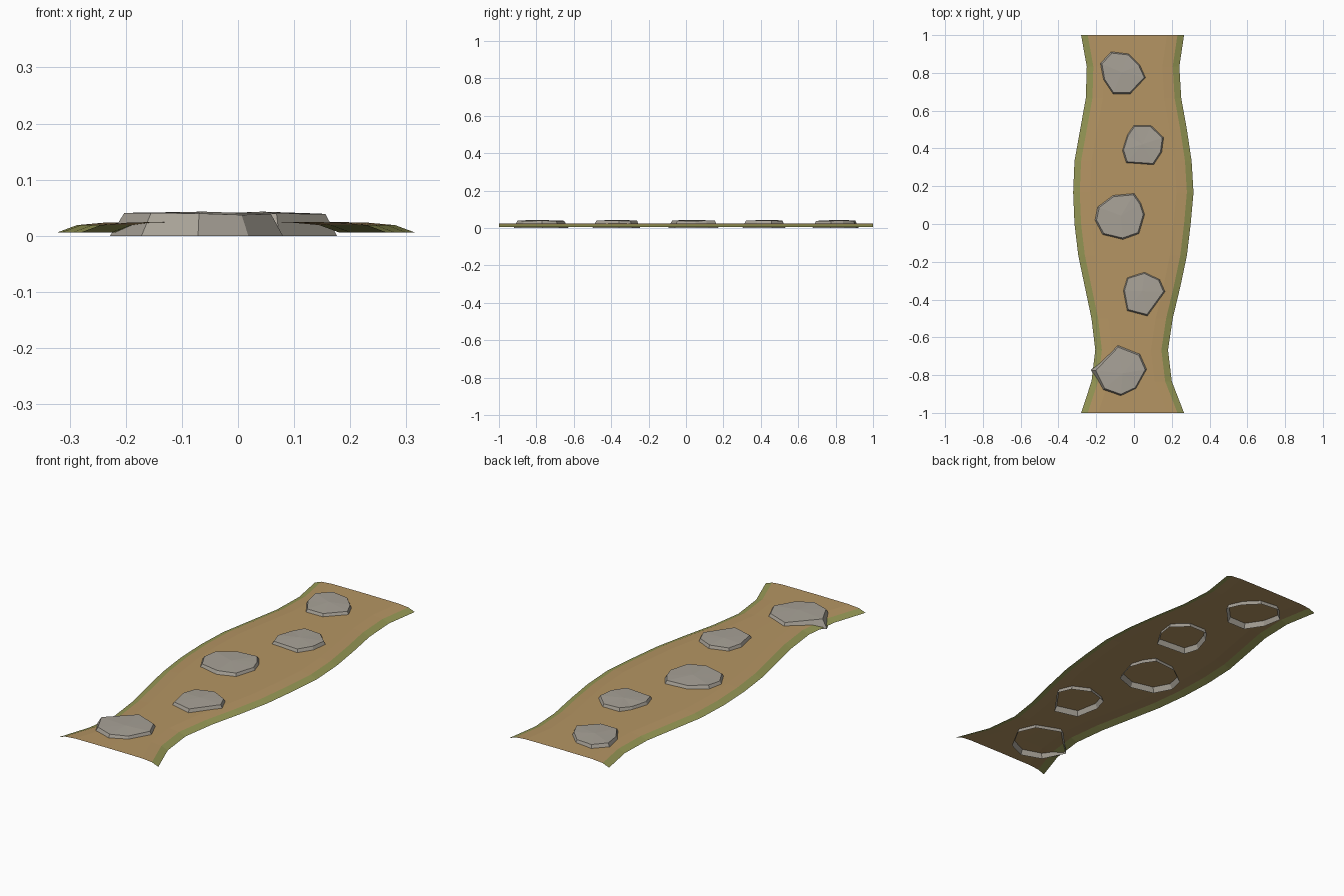
import bpy, bmesh, random
from mathutils import Vector

random.seed(4)
cube = bpy.data.objects.get("Cube")
if cube:
    bpy.data.objects.remove(cube, do_unlink=True)


def material(name, color):
    m = bpy.data.materials.new(name)
    m.use_nodes = True
    m.diffuse_color = (*color, 1)
    m.node_tree.nodes["Principled BSDF"].inputs["Base Color"].default_value = (*color, 1)
    return m


dirt = material("dirt", (0.46, 0.30, 0.125))
grass = material("grass", (0.30, 0.31, 0.09))
stone = material("stone", (0.39, 0.36, 0.31))


def finish(bm, name, mats):
    bmesh.ops.recalc_face_normals(bm, faces=bm.faces)
    if sum(f.normal.z for f in bm.faces) < 0:
        bmesh.ops.reverse_faces(bm, faces=bm.faces)
    mesh = bpy.data.meshes.new(name)
    bm.to_mesh(mesh)
    bm.free()
    for m in mats:
        mesh.materials.append(m)
    obj = bpy.data.objects.new(name, mesh)
    bpy.context.collection.objects.link(obj)


# Winding path: a thin domed sheet with evenly spaced rows, back to front
left = [.28, .25, .255, .285, .315, .322, .315, .295, .26, .225, .205, .225, .28]
right = [.265, .24, .25, .28, .305, .315, .30, .28, .245, .205, .18, .20, .265]
section = [(0, .006), (.035, .019), (.09, .024)]   # inset from the edge, height

bm = bmesh.new()
rows = []
for i, (l, r) in enumerate(zip(left, right)):
    y = 1 - i / 6
    pts = [(-l + d, z) for d, z in section]
    pts += [((r - l) / 2, .025)]
    pts += [(r - d, z) for d, z in reversed(section)]
    rows.append([bm.verts.new((x, y, z)) for x, z in pts])
for a, b in zip(rows, rows[1:]):
    last = len(a) - 2
    for j in range(last + 1):
        f = bm.faces.new((a[j], b[j], b[j + 1], a[j + 1]))
        f.material_index = 1 if j in (0, last) else 0   # grassy borders
finish(bm, "path", [dirt, grass])


# Stepping stones: irregular outlines, sloping sides, open underneath
outlines = {
    "stone_back": [(-.12, .91), (-.03, .90), (.03, .84), (.06, .775),
                   (-.02, .69), (-.11, .69), (-.16, .765), (-.175, .85)],
    "stone_mid_back": [(.0, .52), (.09, .52), (.155, .457), (.145, .38),
                       (.103, .315), (-.04, .325), (-.06, .39), (-.035, .47)],
    "stone_middle": [(-.11, .15), (-.0, .16), (.035, .11), (.055, .05), (.025, -.05),
                     (-.06, -.08), (-.165, -.055), (-.205, .02), (-.19, .09)],
    "stone_mid_front": [(-.035, -.285), (.055, -.257), (.135, -.295), (.162, -.358),
                        (.07, -.485), (-.035, -.458), (-.055, -.352)],
    "stone_front": [(-.085, -.645), (.03, -.69), (.065, -.77), (.01, -.87),
                    (-.07, -.907), (-.16, -.875), (-.21, -.775)],
}
for name, outline in outlines.items():
    bm = bmesh.new()
    center = sum((Vector(p) for p in outline), Vector((0, 0))) / len(outline)

    def ring(scale, height, wobble):
        return [bm.verts.new((*(center + (Vector(p) - center) * scale),
                              height + random.uniform(-wobble, wobble))) for p in outline]

    base, top = ring(1.12, 0, 0), ring(.95, .039, .002)
    peak = bm.verts.new((*center, .043))
    for k in range(len(outline)):
        n = (k + 1) % len(outline)
        bm.faces.new((base[k], base[n], top[n], top[k]))
        bm.faces.new((top[k], top[n], peak))
    finish(bm, name, [stone])
